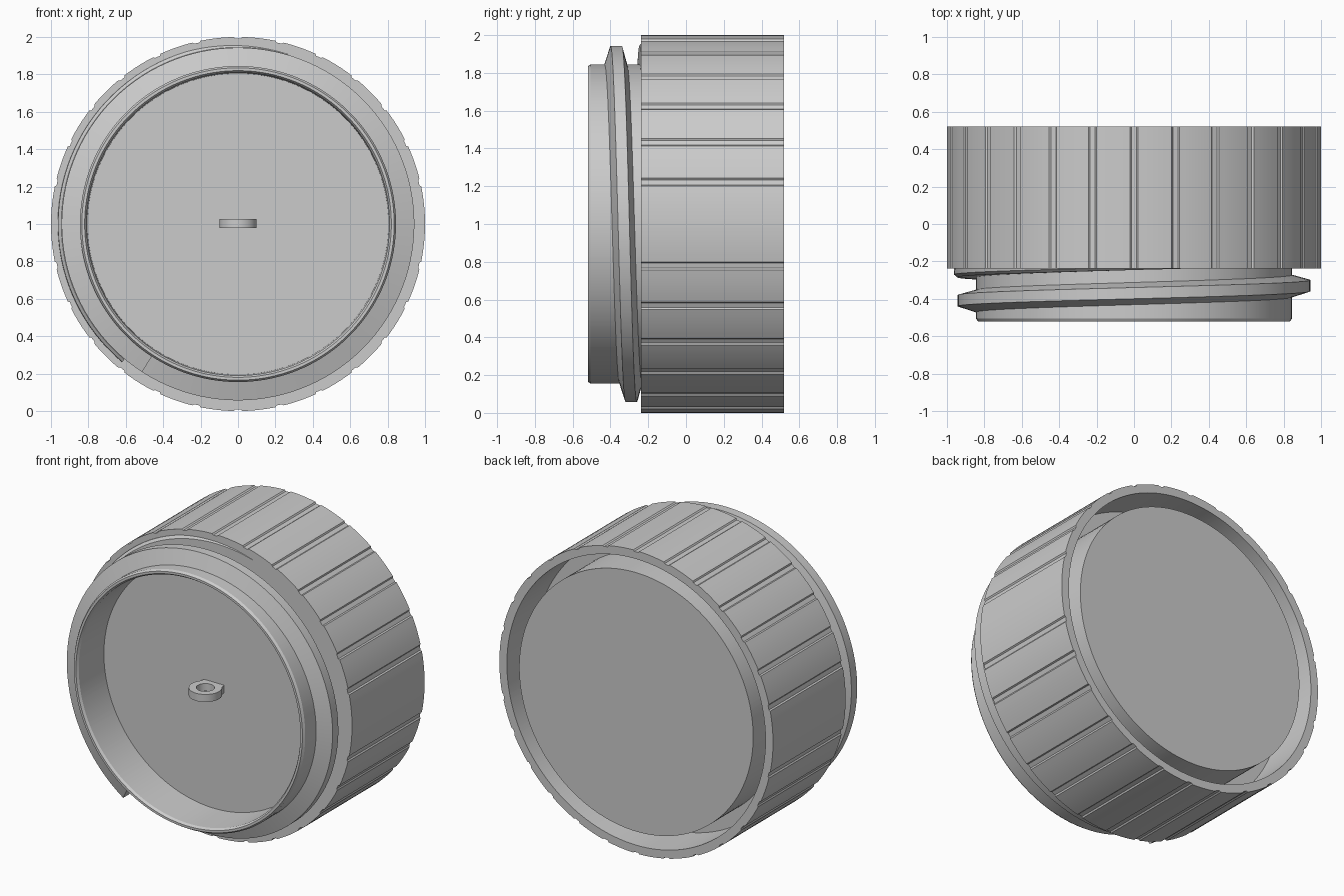
import bpy, bmesh
from math import sin, cos, pi, radians

if "Cube" in bpy.data.objects:
    bpy.data.objects.remove(bpy.data.objects["Cube"])


def finish(name, bm):
    bmesh.ops.remove_doubles(bm, verts=bm.verts, dist=1e-5)
    bmesh.ops.recalc_face_normals(bm, faces=bm.faces)
    mesh = bpy.data.meshes.new(name)
    bm.to_mesh(mesh)
    bm.free()
    ob = bpy.data.objects.new(name, mesh)
    bpy.context.collection.objects.link(ob)
    bpy.ops.object.select_all(action='DESELECT')
    ob.select_set(True)
    bpy.context.view_layer.objects.active = ob
    bpy.ops.object.shade_smooth_by_angle(angle=radians(30))
    return ob


def skin(bm, rings):
    """Join neighbouring closed rings of vertices with quads."""
    for a, b in zip(rings, rings[1:]):
        n = len(a)
        for i in range(n):
            j = (i + 1) % n
            bm.faces.new((a[i], a[j], b[j], b[i]))


def polar(bm, r, a, y):
    return bm.verts.new((r * cos(a), y, 1 + r * sin(a)))


# Cap body: turned profile around y, with shallow grip grooves on the outer wall
GRIPS = 28
angles = []          # (angle, groove depth)
for k in range(GRIPS):
    c = 2 * pi * k / GRIPS
    depth = 0 if k % 14 == 0 else 0.008
    for off in (-1.25, -0.8, 0.8, 1.25):
        angles.append((c + radians(off), depth if abs(off) < 1 else 0))
    for i in range(1, 5):
        angles.append((c + radians(1.25 + i * (360 / GRIPS - 2.5) / 5), 0))

# (radius, y, grooved): front cup, neck, grip wall, annular socket, central plug
profile = [(0.805, -0.25, 0), (0.81, -0.505, 0), (0.82, -0.52, 0), (0.835, -0.52, 0),
           (0.845, -0.505, 0), (0.845, -0.238, 0), (1.0, -0.238, 1), (1.0, 0.52, 1),
           (0.945, 0.52, 0), (0.945, 0.22, 0), (0.855, 0.22, 0), (0.855, 0.52, 0)]
bm = bmesh.new()
rings = [[polar(bm, r - g * d, a, y) for a, d in angles] for r, y, g in profile]
skin(bm, rings)
bm.faces.new(rings[0])       # front cup floor
bm.faces.new(rings[-1])      # plug face
finish("cap_body", bm)


# Helical threads
def thread(name, start, end, y0, pitch, section):
    bm = bmesh.new()
    steps = int(abs(start - end) / 3)
    rings = []
    for i in range(steps + 1):
        deg = start + (end - start) * i / steps
        y = y0 + pitch * abs(deg - start) / 360
        rings.append([polar(bm, r, radians(deg), y + dy) for r, dy in section])
    skin(bm, rings)
    bm.faces.new(rings[0])
    bm.faces.new(rings[-1])
    return finish(name, bm)


thread("neck_thread", 237, -135, -0.435, 0.16,
       [(0.835, -0.065), (0.943, -0.03), (0.943, 0.03), (0.835, 0.06)])
# flat-faced helical ledge where the thread runs out into the shoulder
thread("shoulder_ledge", 230, 62, -0.307, 0.157,
       [(0.835, 0), (0.945, 0), (0.962, 0.015), (0.965, 0.09), (0.835, 0.09)])

# Small eyelet standing out from the front floor
bm = bmesh.new()
N, R, CY = 48, 0.1, -0.34
loops = []
for z, radius in ((0.978, 0.055), (0.978, None), (1.028, None), (1.028, 0.055)):
    ring = []
    for i in range(N):
        a = 2 * pi * i / N
        r = radius
        if r is None:        # round ring with a narrow square root
            r = R
            if sin(a) > 0:
                r = max(R, min(0.075 / max(abs(cos(a)), 1e-4), 0.095 / sin(a)))
        ring.append(bm.verts.new((r * cos(a), CY + r * sin(a), z)))
    loops.append(ring)
skin(bm, loops + [loops[0]])
finish("eyelet", bm)
